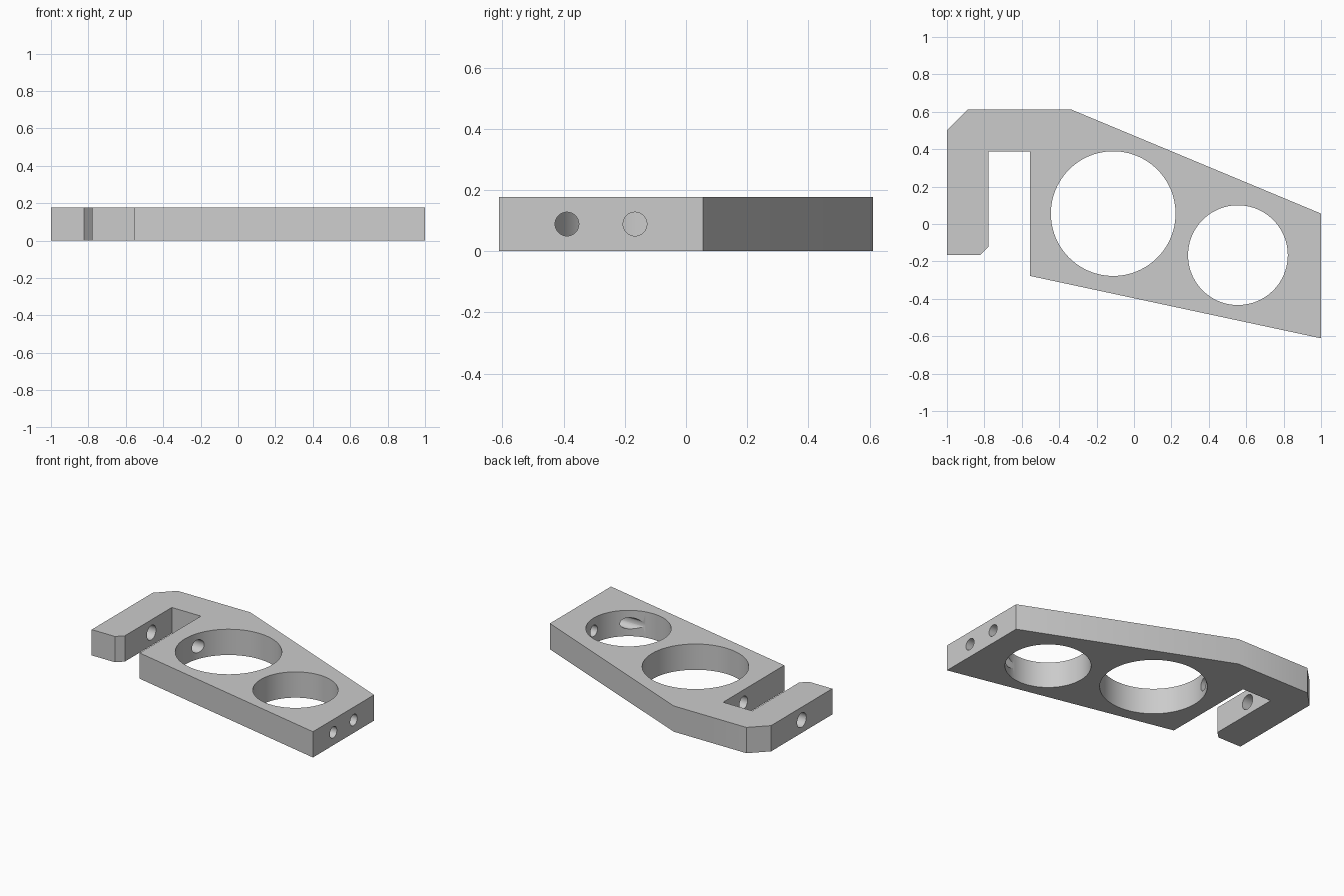
import bpy
import bmesh
from math import pi, radians
from mathutils import Matrix, Vector

old = bpy.data.objects.get("Cube")
if old:
    bpy.data.objects.remove(old, do_unlink=True)

# Design units: 90 long, 55 deep, 8 thick, measured from the back right-hand corner
S = 2 / 90
THICK = 8 * S


def place(u, v, z=0.0):
    return Vector(((u - 45) * S, (27.5 - v) * S, z))


grey = bpy.data.materials.new("plain_grey")
grey.use_nodes = True
grey.diffuse_color = (0.6, 0.6, 0.6, 1)
grey.node_tree.nodes["Principled BSDF"].inputs["Base Color"].default_value = (0.6, 0.6, 0.6, 1)


def make_object(name, bm):
    bmesh.ops.recalc_face_normals(bm, faces=bm.faces)
    mesh = bpy.data.meshes.new(name)
    bm.to_mesh(mesh)
    bm.free()
    mesh.materials.append(grey)
    obj = bpy.data.objects.new(name, mesh)
    bpy.context.collection.objects.link(obj)
    return obj


# Plate outline with chamfered hook and open slot
outline = [(0, 5), (5, 0), (30, 0), (90, 25), (90, 55), (20, 40),
           (20, 10), (10, 10), (10, 33), (8, 35), (0, 35)]
bm = bmesh.new()
base = bm.faces.new([bm.verts.new(place(u, v)) for u, v in outline])
top = bmesh.ops.extrude_face_region(bm, geom=[base])
bmesh.ops.translate(bm, vec=(0, 0, THICK),
                    verts=[g for g in top["geom"] if isinstance(g, bmesh.types.BMVert)])
plate = make_object("hooked_plate", bm)
bpy.ops.object.select_all(action='DESELECT')
bpy.context.view_layer.objects.active = plate
plate.select_set(True)


def drill(name, centre, radius, length, segments, turn=Matrix()):
    """Cut a cylinder out of the plate."""
    bm = bmesh.new()
    bmesh.ops.create_cone(bm, cap_ends=True, segments=segments, radius1=radius * S,
                          radius2=radius * S, depth=length * S,
                          matrix=Matrix.Translation(centre) @ turn)
    cutter = make_object(name, bm)
    cutter.hide_render = True
    mod = plate.modifiers.new(name, 'BOOLEAN')
    mod.operation = 'DIFFERENCE'
    mod.solver = 'EXACT'
    mod.object = cutter
    bpy.ops.object.modifier_apply(modifier=mod.name)
    bpy.data.objects.remove(cutter, do_unlink=True)


# Two large round openings
drill("large_opening", place(40, 25, THICK / 2), 15, 20, 96)
drill("small_opening", place(70, 35, THICK / 2), 12, 20, 96)

# Lengthwise screw holes: start, end, depth position, radius
sideways = Matrix.Rotation(pi / 2, 4, 'Y')
for name, start, end, v, radius in [
        ("hook_screw_hole", -2, 15, 20, 2.25),
        ("body_screw_hole", 15, 40, 20, 2.0),
        ("end_screw_hole_back", 70, 92, 35, 1.75),
        ("end_screw_hole_front", 70, 92, 45, 1.75)]:
    drill(name, place((start + end) / 2, v, THICK / 2), radius, end - start, 32, sideways)

bpy.ops.object.shade_smooth_by_angle(angle=radians(30))
